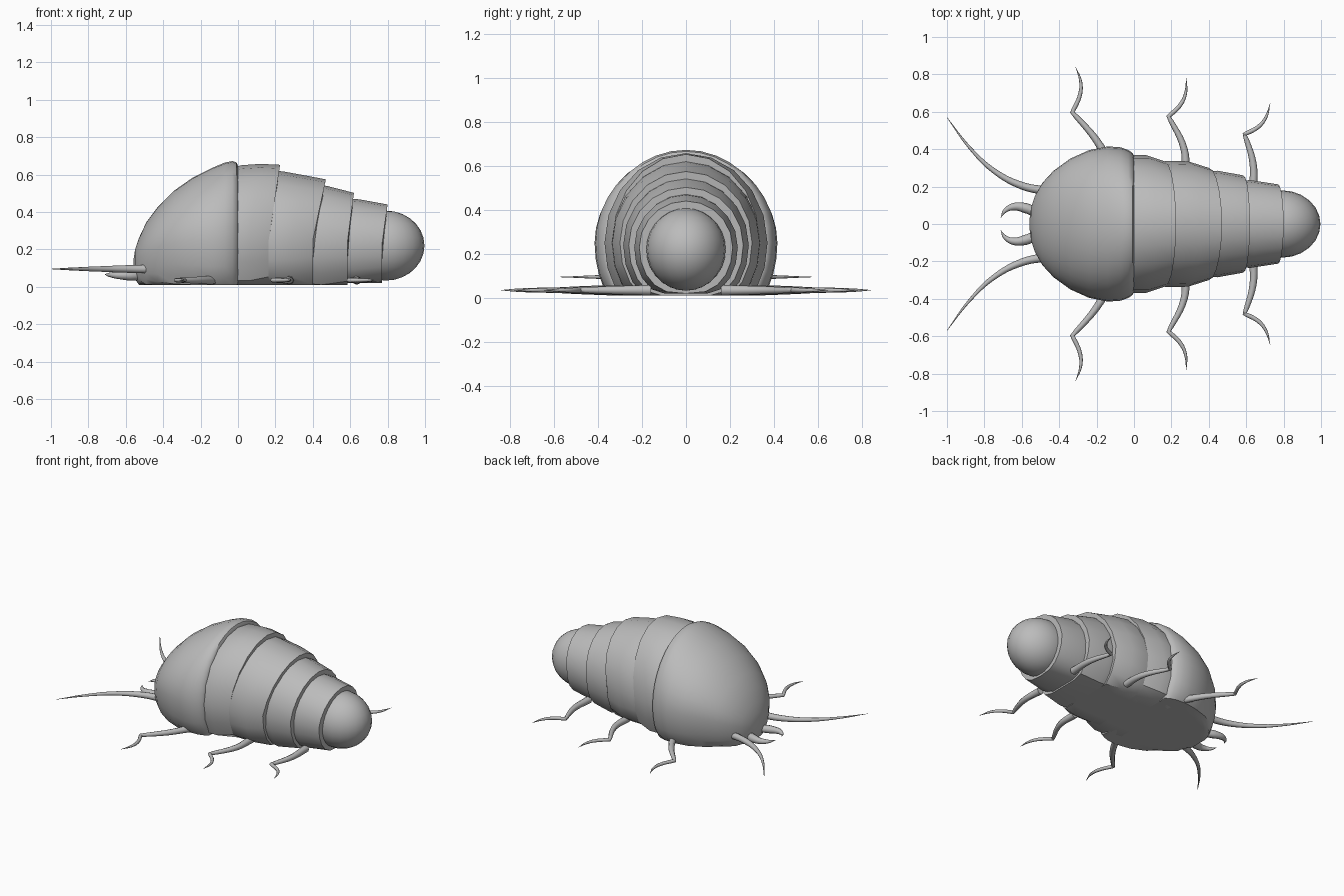
import bpy, bmesh, math
from mathutils import Vector

cube = bpy.data.objects.get("Cube")
if cube:
    bpy.data.objects.remove(cube)

grey = bpy.data.materials.new("shell grey")
grey.use_nodes = True
COLOUR = (0.5, 0.5, 0.5, 1)
grey.diffuse_color = COLOUR
grey.node_tree.nodes["Principled BSDF"].inputs["Base Color"].default_value = COLOUR


def finish(name, mesh, angle=40):
    obj = bpy.data.objects.new(name, mesh)
    bpy.context.collection.objects.link(obj)
    mesh.materials.clear()
    mesh.materials.append(grey)
    bpy.ops.object.select_all(action='DESELECT')
    obj.select_set(True)
    bpy.context.view_layer.objects.active = obj
    bpy.ops.object.shade_smooth_by_angle(angle=math.radians(angle))
    return obj


def shell(name, rings, floor=0.01, sides=20, sweep=0.0):
    """Loft domed, flat-bottomed rings (x, half width, top, widest height).
    The rear edge of each ring is swept forward along the flanks."""
    bm = bmesh.new()
    loops = []
    for x, w, top, mid in rings:
        loop = []
        for i in range(sides):
            a = 2 * math.pi * i / sides
            c, s = math.cos(a), math.sin(a)
            if s >= 0:
                y, z = w * c, mid + (top - mid) * s
            else:
                y = w * math.copysign(abs(c) ** 0.75, c)
                z = max(floor, mid + w * s)
            loop.append(bm.verts.new((x - sweep * (1 - max(0, s)), y, z)))
        loops.append(loop)
    for a, b in zip(loops, loops[1:]):
        for i in range(sides):
            j = (i + 1) % sides
            bm.faces.new((a[i], a[j], b[j], b[i]))
    bm.faces.new(loops[0])
    bm.faces.new(loops[-1])
    bmesh.ops.recalc_face_normals(bm, faces=bm.faces)
    mesh = bpy.data.meshes.new(name)
    bm.to_mesh(mesh)
    bm.free()
    return finish(name, mesh)


def limb(name, points, knee=None):
    """Tapered tube through (x, y, z, radius) points, with a sharp bend at the knee."""
    curve = bpy.data.curves.new(name, 'CURVE')
    curve.dimensions = '3D'
    curve.bevel_depth = 1
    curve.bevel_resolution = 2
    curve.resolution_u = 6
    curve.use_fill_caps = True
    spline = curve.splines.new('BEZIER')
    spline.bezier_points.add(len(points) - 1)
    for i, (bp, (x, y, z, r)) in enumerate(zip(spline.bezier_points, points)):
        bp.co = Vector((x, y, z))
        bp.radius = r
        bp.handle_left_type = bp.handle_right_type = 'VECTOR' if i == knee else 'AUTO'
    tmp = bpy.data.objects.new(name + "_path", curve)
    bpy.context.collection.objects.link(tmp)
    deps = bpy.context.evaluated_depsgraph_get()
    mesh = bpy.data.meshes.new_from_object(tmp.evaluated_get(deps))
    bpy.data.objects.remove(tmp)
    return finish(name, mesh, 50)


# Large domed front shell
shell("front_shell", [
    (-0.558, 0.03, 0.15, 0.12), (-0.55, 0.09, 0.20, 0.13),
    (-0.53, 0.15, 0.26, 0.15), (-0.49, 0.22, 0.345, 0.18),
    (-0.43, 0.285, 0.425, 0.21), (-0.34, 0.35, 0.515, 0.24),
    (-0.24, 0.395, 0.585, 0.25), (-0.14, 0.415, 0.635, 0.25),
    (-0.07, 0.41, 0.664, 0.25), (-0.03, 0.395, 0.672, 0.25),
    (-0.008, 0.38, 0.665, 0.25), (0.0, 0.365, 0.645, 0.25)], sides=36)

# Overlapping body segments
shell("segment_1", [(-0.04, 0.36, 0.635, 0.25), (0.02, 0.37, 0.65, 0.25),
                    (0.12, 0.37, 0.657, 0.25), (0.225, 0.335, 0.652, 0.25)], sweep=0.06)
shell("segment_2", [(0.17, 0.325, 0.625, 0.25), (0.25, 0.338, 0.615, 0.25),
                    (0.36, 0.335, 0.595, 0.25), (0.47, 0.3, 0.574, 0.25)], sweep=0.07)
shell("segment_3", [(0.40, 0.275, 0.55, 0.24), (0.48, 0.285, 0.538, 0.24),
                    (0.62, 0.26, 0.502, 0.24)], sweep=0.035)
shell("segment_4", [(0.56, 0.225, 0.475, 0.23), (0.65, 0.235, 0.467, 0.23),
                    (0.80, 0.212, 0.44, 0.23)], floor=0.02, sweep=0.03)

# Rounded tail
bm = bmesh.new()
bmesh.ops.create_uvsphere(bm, u_segments=24, v_segments=14, radius=1)
for v in bm.verts:
    v.co = Vector((0.79 + v.co.x * 0.207, v.co.y * 0.18, 0.22 + v.co.z * 0.187))
tail_mesh = bpy.data.meshes.new("tail")
bm.to_mesh(tail_mesh)
bm.free()
finish("tail", tail_mesh)

# Legs: plan points from hip to tip, bending at the knee
LEGS = {
    "front": [(-0.13, 0.33), (-0.21, 0.46), (-0.33, 0.597), (-0.289, 0.69), (-0.285, 0.76), (-0.312, 0.84)],
    "middle": [(0.275, 0.25), (0.268, 0.4), (0.185, 0.575), (0.25, 0.64), (0.276, 0.7), (0.28, 0.78)],
    "rear": [(0.635, 0.16), (0.637, 0.32), (0.592, 0.48), (0.665, 0.52), (0.705, 0.57), (0.728, 0.645)],
}
LEG_RADII = [0.024, 0.019, 0.012, 0.011, 0.008, 0.001]

for side, m in (("left", 1), ("right", -1)):
    for place, path in LEGS.items():
        limb(f"{place}_leg_{side}",
             [(x, m * y, 0.035, r) for (x, y), r in zip(path, LEG_RADII)], knee=2)
    # Long feelers and hooked jaws at the head
    limb(f"feeler_{side}", [
        (-0.46, m * 0.175, 0.095, 0.024), (-0.6, m * 0.205, 0.095, 0.02),
        (-0.75, m * 0.285, 0.095, 0.014), (-0.88, m * 0.41, 0.095, 0.008),
        (-1.0, m * 0.57, 0.095, 0.001)])
    limb(f"jaw_{side}", [
        (-0.52, m * 0.06, 0.06, 0.026), (-0.58, m * 0.085, 0.06, 0.027),
        (-0.645, m * 0.092, 0.062, 0.02), (-0.69, m * 0.07, 0.064, 0.011),
        (-0.712, m * 0.035, 0.066, 0.001)])
